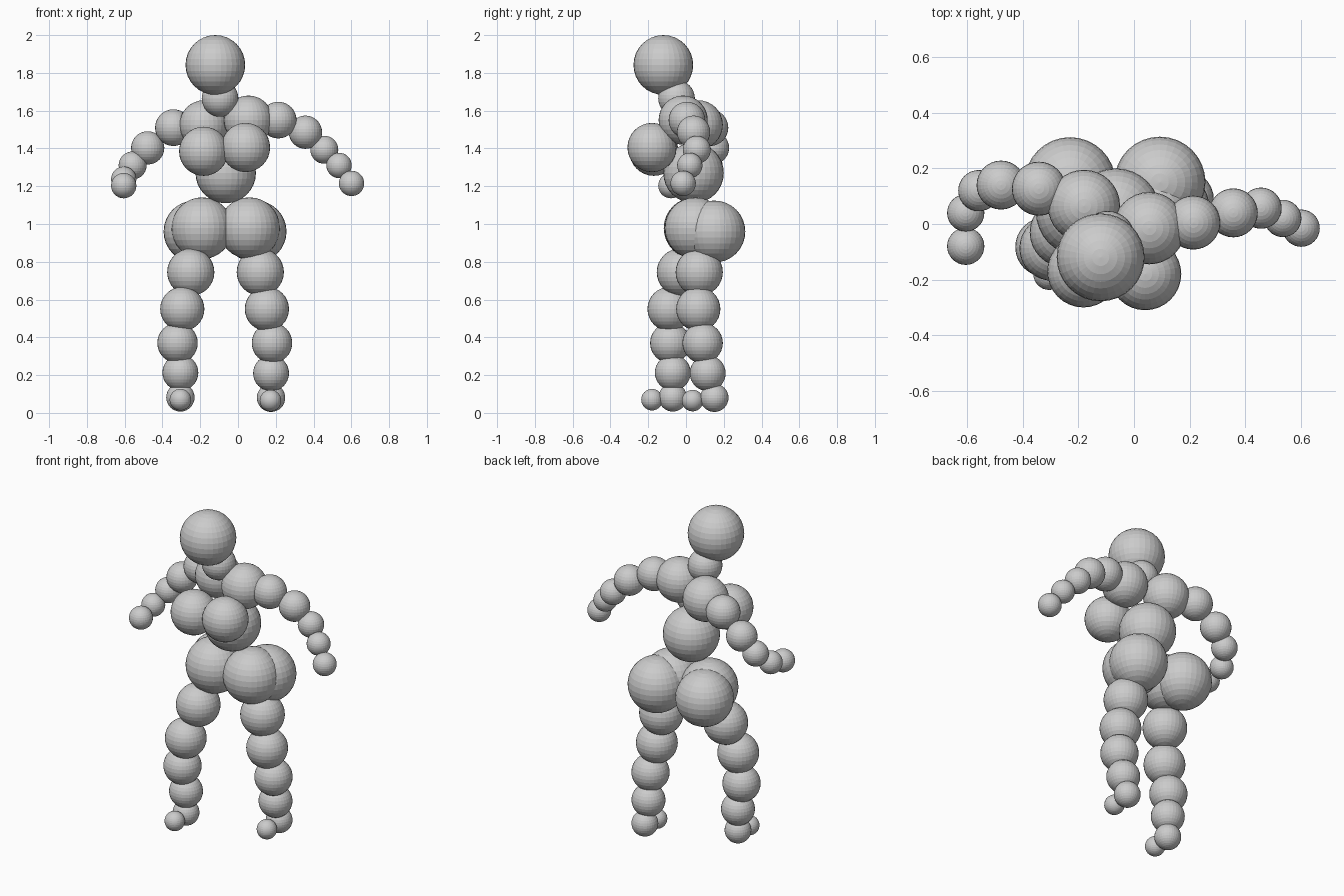
import bpy


def ball(name, x, y, z, r):
    """One flat-faced UV sphere."""
    bpy.ops.mesh.primitive_uv_sphere_add(segments=32, ring_count=16, radius=r, location=(x, y, z))
    bpy.context.object.name = name


def chain(name, radii, points):
    """A limb made of balls, listed from the body outwards."""
    for i, (p, r) in enumerate(zip(points, radii), 1):
        ball(f"{name}_{i}", *p, r)


# Head, neck and belly
ball("head", -0.12, -0.12, 1.842, 0.158)
ball("neck", -0.095, -0.05, 1.665, 0.097)
ball("belly", -0.065, 0.04, 1.27, 0.16)

# Upper chest and bust
ball("chest_left", -0.18, 0.065, 1.525, 0.13)
ball("chest_right", 0.055, -0.015, 1.55, 0.13)
ball("bust_left", -0.182, -0.17, 1.385, 0.13)
ball("bust_right", 0.04, -0.18, 1.405, 0.13)

# Hips and seat
ball("hip_left", -0.19, 0.045, 0.978, 0.163)
ball("hip_right", 0.06, 0.05, 0.978, 0.163)
ball("seat_left", -0.23, 0.148, 0.96, 0.164)
ball("seat_right", 0.093, 0.15, 0.96, 0.164)

# Arms: shoulder, upper arm, elbow, wrist, hand
arm_radii = (0.097, 0.088, 0.074, 0.067, 0.067)
chain("arm_left", arm_radii, [
    (-0.342, 0.127, 1.51), (-0.478, 0.14, 1.403), (-0.558, 0.12, 1.31),
    (-0.605, 0.04, 1.237), (-0.605, -0.08, 1.203)])
chain("arm_right", arm_radii, [
    (0.213, 0.005, 1.55), (0.357, 0.04, 1.486), (0.457, 0.057, 1.393),
    (0.535, 0.02, 1.31), (0.601, -0.015, 1.215)])

# Legs: thigh, knee, calf, shin, ankle, toe
leg_radii = (0.125, 0.117, 0.107, 0.095, 0.075, 0.057)
chain("leg_left", leg_radii, [
    (-0.25, -0.03, 0.745), (-0.295, -0.087, 0.55), (-0.32, -0.083, 0.37),
    (-0.305, -0.07, 0.213), (-0.305, -0.07, 0.082), (-0.305, -0.18, 0.07)])
chain("leg_right", leg_radii, [
    (0.118, 0.07, 0.745), (0.153, 0.065, 0.55), (0.18, 0.088, 0.37),
    (0.175, 0.115, 0.21), (0.175, 0.15, 0.08), (0.172, 0.035, 0.065)])
